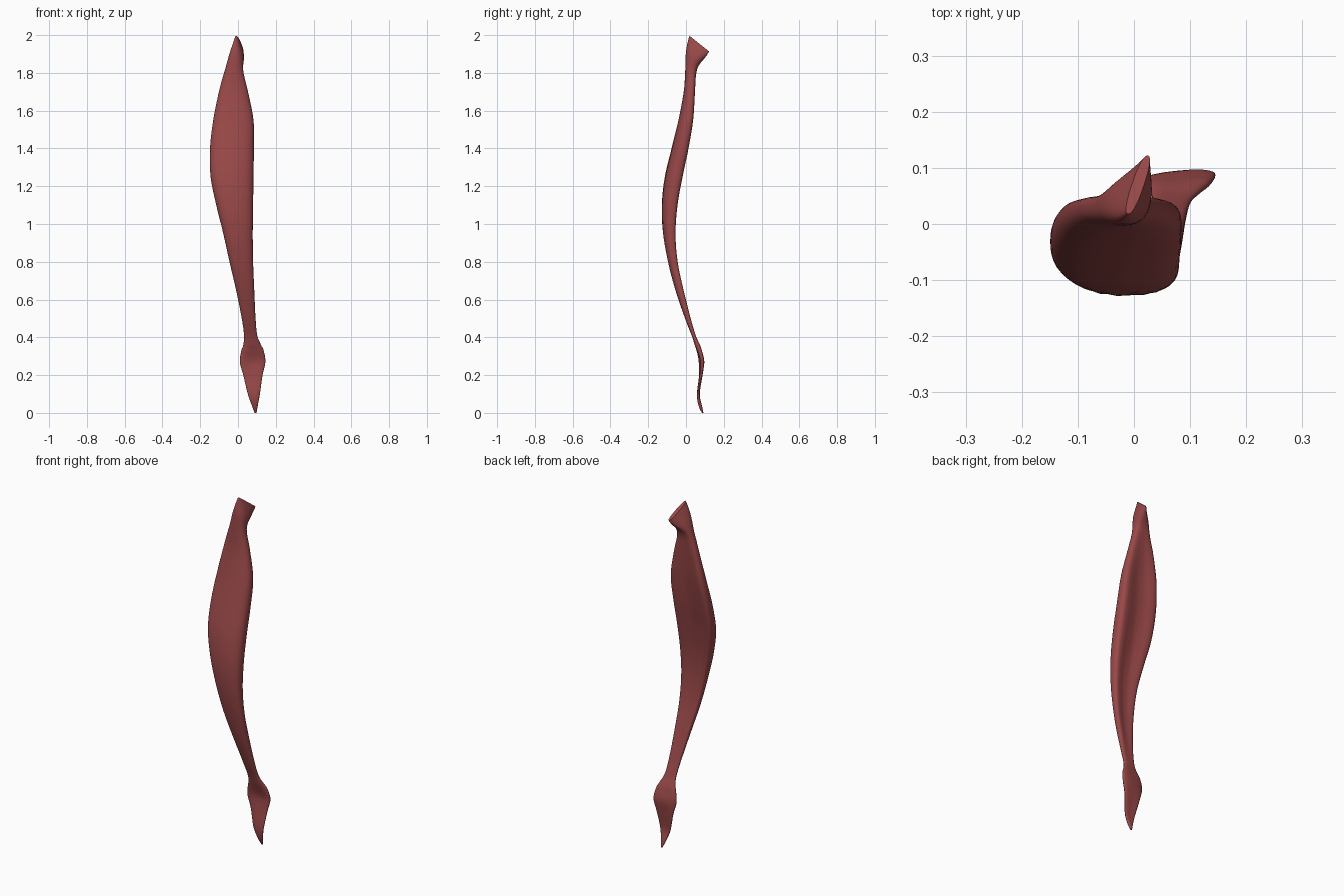
import bpy, bmesh, math

# Cross-sections from bottom to top: z, x left, x right, y front, y back, back groove, front hollow
SECTIONS = [
    (0.00, 0.088, 0.098, 0.084, 0.092, 0.0, 0.0),
    (0.04, 0.073, 0.105, 0.066, 0.086, 0.1, 0.0),
    (0.10, 0.052, 0.116, 0.058, 0.076, 0.2, 0.0),
    (0.20, 0.028, 0.130, 0.068, 0.090, 0.2, 0.1),
    (0.27, 0.010, 0.145, 0.066, 0.095, 0.0, 0.3),
    (0.33, 0.018, 0.136, 0.054, 0.086, 0.1, 0.1),
    (0.36, 0.028, 0.122, 0.046, 0.076, 0.1, 0.0),
    (0.41, 0.032, 0.102, 0.030, 0.054, 0.1, 0.0),
    (0.50, 0.020, 0.093, -0.005, 0.031, 0.2, 0.0),
    (0.65, -0.010, 0.086, -0.056, -0.001, 0.3, 0.0),
    (0.80, -0.045, 0.080, -0.095, -0.029, 0.35, 0.0),
    (0.95, -0.078, 0.078, -0.121, -0.036, 0.35, 0.0),
    (1.10, -0.115, 0.080, -0.127, -0.020, 0.35, 0.0),
    (1.25, -0.145, 0.082, -0.111, 0.010, 0.35, 0.0),
    (1.40, -0.148, 0.084, -0.076, 0.040, 0.35, 0.0),
    (1.55, -0.131, 0.082, -0.040, 0.061, 0.35, 0.0),
    (1.70, -0.101, 0.053, -0.012, 0.062, 0.25, 0.0),
    (1.81, -0.071, 0.028, -0.004, 0.063, 0.1, 0.0),
    (1.89, -0.044, 0.030, 0.000, 0.090, 0.0, 0.0),
    (1.955, -0.004, 0.018, 0.018, 0.122, 0.0, 0.0),
]
SIDES, STEPS = 48, 5


def catmull(p0, p1, p2, p3, t):
    return [0.5 * (2*b + (c - a)*t + (2*a - 5*b + 4*c - d)*t*t + (3*b - a - 3*c + d)*t**3)
            for a, b, c, d in zip(p0, p1, p2, p3)]


def smooth_rows(rows):
    out, n = [], len(rows)
    for i in range(n - 1):
        quad = [rows[max(0, min(n - 1, k))] for k in (i - 1, i, i + 1, i + 2)]
        out += [catmull(*quad, s / STEPS) for s in range(STEPS)]
    return out + [rows[-1]]


def power(v, p):
    return math.copysign(abs(v) ** p, v)


def section(row):
    z, x0, x1, y0, y1, groove, hollow = row
    cx, cy, hw, hd = (x0 + x1)/2, (y0 + y1)/2, (x1 - x0)/2, (y1 - y0)/2
    # the upper end twists into a sloping, fan-shaped tendon
    head = max(0.0, min(1.0, (z - 1.80) / 0.155))
    head = head * head * (3 - 2 * head)
    patella = max(0.0, 1 - abs(z - 0.27) / 0.14)
    belly = max(0.0, 1 - abs(z - 1.2) / 0.7)
    pts = []
    for k in range(SIDES):
        a = 2 * math.pi * k / SIDES
        u, v = power(math.cos(a), 0.85), power(math.sin(a), 0.85)
        mid = max(0.0, 1 - u * u) ** 1.5
        dy = hd * v
        if v > 0:
            dy -= 2 * hd * groove * mid
        else:
            dy += 2 * hd * hollow * mid
        # shallow slanting muscle fibres
        dy += 0.0012 * belly * math.sin(26 * u + 9 * z) * mid
        dx = hw * u + 0.33 * head * dy
        dy += 0.10 * patella * hw * u
        pts.append((cx + dx, cy + dy, z - 0.80 * head * dy))
    return pts


# Muscle belly with its tendons, lofted as one skin
bm = bmesh.new()
rings = [[bm.verts.new(p) for p in section(r)] for r in smooth_rows(SECTIONS)]
for lo, hi in zip(rings, rings[1:]):
    for k in range(SIDES):
        j = (k + 1) % SIDES
        bm.faces.new((lo[k], lo[j], hi[j], hi[k]))
bm.faces.new(rings[0][::-1])
bm.faces.new(rings[-1])
bmesh.ops.recalc_face_normals(bm, faces=bm.faces)
mesh = bpy.data.meshes.new("thigh_muscle")
bm.to_mesh(mesh)
bm.free()
muscle = bpy.data.objects.new("thigh_muscle", mesh)
bpy.context.collection.objects.link(muscle)

# Muscle red
red = bpy.data.materials.new("muscle_red")
red.diffuse_color = (0.32, 0.065, 0.065, 1)
mesh.materials.append(red)

bpy.context.view_layer.objects.active = muscle
muscle.select_set(True)
bpy.ops.object.shade_smooth_by_angle(angle=math.radians(50))
